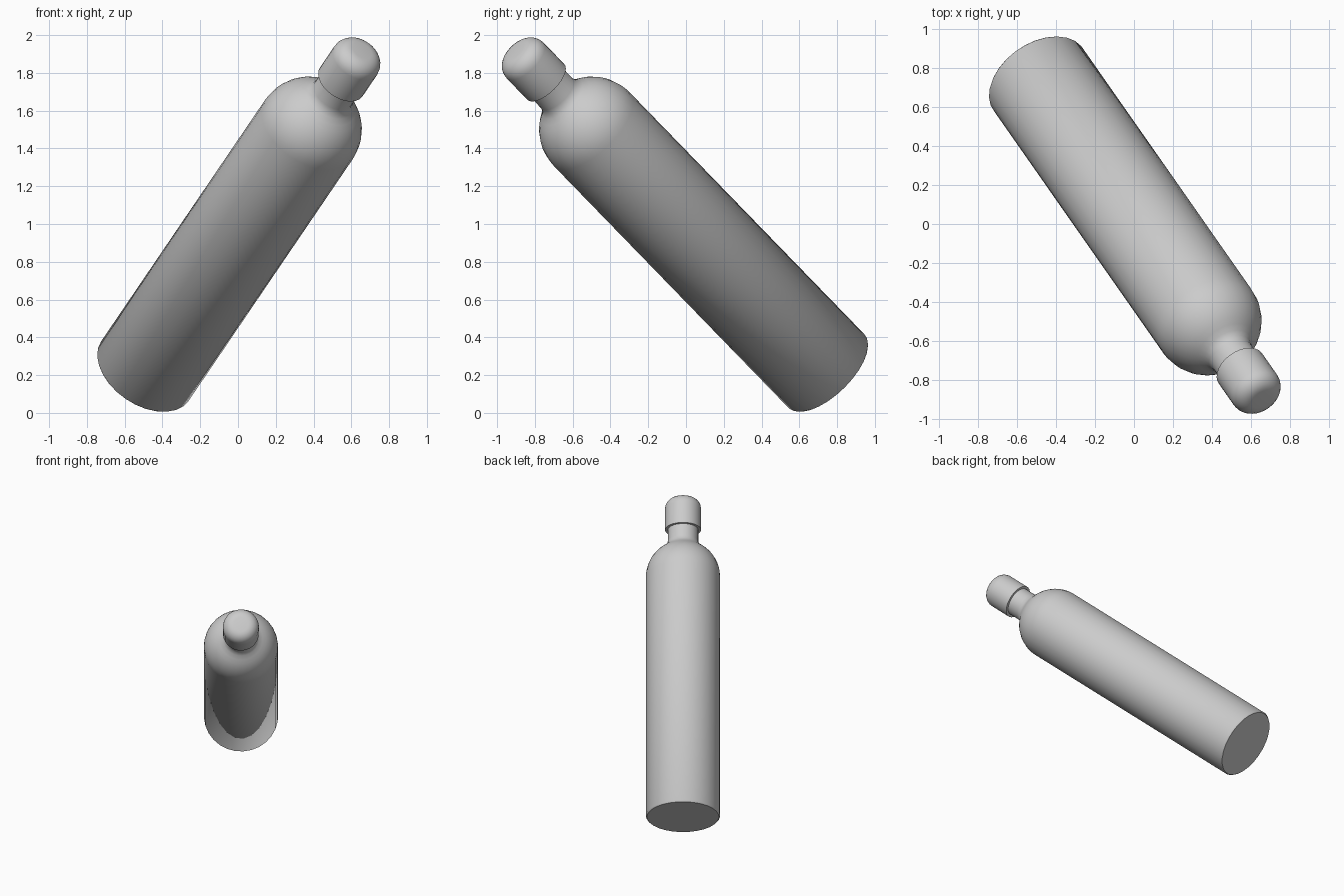
import bpy, bmesh, math
from mathutils import Matrix, Vector

if "Cube" in bpy.data.objects:
    bpy.data.objects.remove(bpy.data.objects["Cube"])

SEGMENTS = 28
AXIS = Vector((0.438, -0.626, 0.645)).normalized()   # direction the bottle leans
BASE = Vector((-0.498, 0.751, 0.214))                # centre of the bottom disc
PLACE = Matrix.Translation(BASE) @ Vector((0, 0, 1)).rotation_difference(AXIS).to_matrix().to_4x4()


def arc(cr, cz, radius, start, end, steps):
    """Points (radius, height) along an arc, angles in degrees."""
    pts = []
    for i in range(steps + 1):
        a = math.radians(start + (end - start) * i / steps)
        pts.append((cr + radius * math.cos(a), cz + radius * math.sin(a)))
    return pts


def lathe(name, profile):
    """Spin a profile around the leaning axis and close both ends."""
    bm = bmesh.new()
    rings = []
    for r, z in profile:
        rings.append([bm.verts.new((r * math.cos(math.tau * i / SEGMENTS),
                                    r * math.sin(math.tau * i / SEGMENTS), z))
                      for i in range(SEGMENTS)])
    for low, high in zip(rings, rings[1:]):
        for i in range(SEGMENTS):
            j = (i + 1) % SEGMENTS
            bm.faces.new((low[i], low[j], high[j], high[i]))
    bm.faces.new(rings[0][::-1])
    bm.faces.new(rings[-1])
    bm.transform(PLACE)
    mesh = bpy.data.meshes.new(name)
    bm.to_mesh(mesh)
    bm.free()
    obj = bpy.data.objects.new(name, mesh)
    bpy.context.collection.objects.link(obj)
    bpy.ops.object.select_all(action='DESELECT')
    obj.select_set(True)
    bpy.context.view_layer.objects.active = obj
    bpy.ops.object.shade_smooth_by_angle(angle=math.radians(40))
    return obj


# Body: straight wall, domed shoulder, concave transition and neck
R = 0.28
body = [(R - 0.008, 0.0), (R, 0.01)]
body += arc(0, 1.995, R, 0, 54, 8)
body += [(0.138, 2.243), (0.122, 2.264), (0.115, 2.29), (0.115, 2.40)]
lathe("bottle_body", body)

# Cap: short cylinder with a rounded top edge
cap = [(0.10, 2.385), (0.136, 2.385)]
cap += arc(0.136 - 0.08, 2.64 - 0.08, 0.08, 0, 90, 6)
lathe("bottle_cap", cap)
